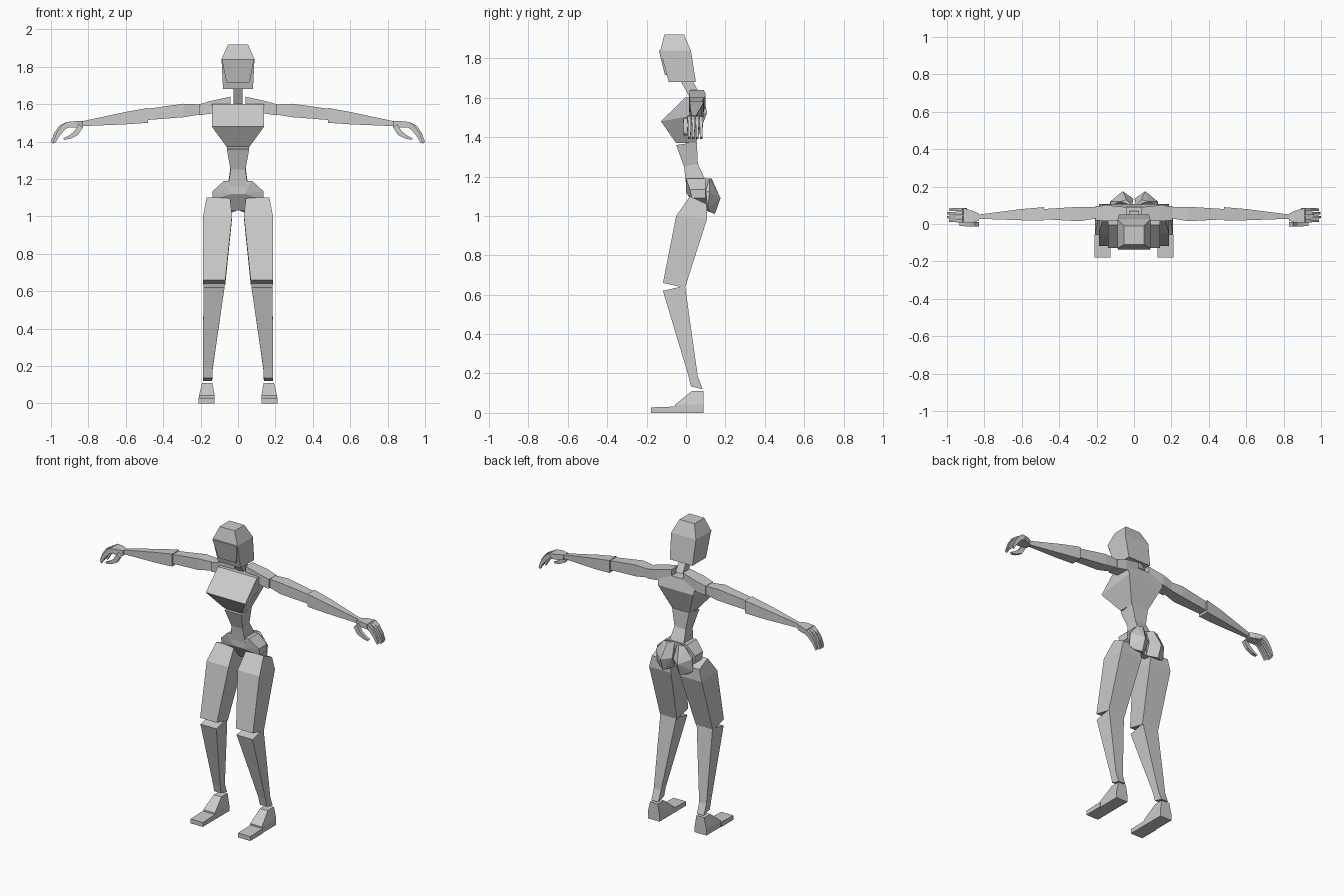
import bpy, bmesh


def finish(name, bm, mirror):
    bmesh.ops.recalc_face_normals(bm, faces=bm.faces)
    me = bpy.data.meshes.new(name)
    bm.to_mesh(me)
    bm.free()
    ob = bpy.data.objects.new(name, me)
    bpy.context.collection.objects.link(ob)
    if mirror:
        ob.modifiers.new("Mirror", 'MIRROR').use_mirror_merge = False
    return ob


def loft(name, rings, mirror=False):
    """Skin a chain of rings with capped ends."""
    bm = bmesh.new()
    loops = [[bm.verts.new(p) for p in r] for r in rings]
    n = len(loops[0])
    for a, b in zip(loops, loops[1:]):
        for i in range(n):
            j = (i + 1) % n
            bm.faces.new((a[i], a[j], b[j], b[i]))
    bm.faces.new(loops[0])
    bm.faces.new(loops[-1])
    return finish(name, bm, mirror)


def hull(name, pts, mirror=False):
    bm = bmesh.new()
    for p in pts:
        bm.verts.new(p)
    bmesh.ops.convex_hull(bm, input=bm.verts)
    bmesh.ops.dissolve_limit(bm, angle_limit=0.02, verts=bm.verts, edges=bm.edges)
    return finish(name, bm, mirror)


def level(x0, x1, yf, zf, yb, zb):
    """Ring of an upright part: front edge (yf, zf), back edge (yb, zb)."""
    return [(x0, yf, zf), (x1, yf, zf), (x1, yb, zb), (x0, yb, zb)]


def wide(w, yf, zf, yb, zb, wb=None):
    wb = wb or w
    return [(-w, yf, zf), (w, yf, zf), (wb, yb, zb), (-wb, yb, zb)]


def slice_x(x, y0, y1, z0, z1):
    """Ring of an arm part at distance x."""
    return [(x, y0, z0), (x, y1, z0), (x, y1, z1), (x, y0, z1)]


# Head, face plate and neck
loft("head", [wide(.08, -.088, 1.68, .05, 1.68), wide(.088, -.13, 1.84, .025, 1.84),
              wide(.053, -.11, 1.92, -.01, 1.92)])
loft("face", [wide(.062, -.107, 1.715, -.08, 1.715), wide(.086, -.138, 1.84, -.12, 1.84)])
loft("neck", [wide(.025, .02, 1.60, .07, 1.62), wide(.025, -.03, 1.69, .02, 1.71)])

# Torso
loft("chest", [wide(.06, -.05, 1.37, .05, 1.37), wide(.14, -.127, 1.48, .107, 1.525, .125),
               wide(.138, -.005, 1.60, .09, 1.60)])
loft("waist", [wide(.052, 0, 1.16, .10, 1.18), wide(.04, -.01, 1.25, .06, 1.265),
               wide(.06, -.05, 1.36, .055, 1.375)])
hull("pelvis", [(s * x, y, z) for s in (-1, 1) for x, y, z in (
    (.075, 0, 1.19), (.075, .10, 1.19), (.135, .02, 1.135), (.135, .10, 1.135),
    (.135, .03, 1.09), (.135, .10, 1.09), (.035, 0, 1.12), (.03, .06, 1.03), (.03, .10, 1.03))])
hull("buttock", [(.01, .10, 1.19), (.04, .13, 1.19), (.075, .12, 1.19), (.003, .135, 1.10),
                 (.06, .175, 1.09), (.128, .12, 1.12), (.128, .11, 1.04), (.06, .147, 1.01),
                 (.10, .12, 1.02), (.01, .10, 1.03), (.12, .10, 1.13)], True)

# Legs
loft("thigh", [level(.068, .187, -.117, .66, -.005, .635), level(.032, .187, -.05, 1.0, .107, .985),
               level(.042, .168, .02, 1.10, .105, 1.06)], True)
loft("shin", [level(.138, .186, .025, .135, .085, .12), level(.135, .187, .012, .19, .06, .185),
              level(.072, .185, -.117, .62, -.005, .645)], True)
loft("foot", [level(.125, .208, -.055, 0, .09, 0), level(.125, .208, -.055, .042, .09, .042),
              level(.137, .192, .028, .11, .09, .11)], True)
loft("toes", [level(.125, .212, -.178, 0, -.055, 0), level(.125, .212, -.178, .028, -.055, .032)], True)

# Arms
loft("shoulder", [slice_x(.04, .02, .09, 1.595, 1.64), slice_x(.14, .015, .10, 1.55, 1.618),
                  slice_x(.205, .02, .095, 1.54, 1.60)], True)
loft("upper_arm", [slice_x(.20, .03, .09, 1.545, 1.598), slice_x(.29, .015, .092, 1.53, 1.602),
                   slice_x(.485, .025, .08, 1.515, 1.575)], True)
loft("forearm", [slice_x(.48, .018, .09, 1.50, 1.58), slice_x(.60, .02, .08, 1.492, 1.558),
                 slice_x(.835, .028, .05, 1.482, 1.508)], True)

# Hands
loft("palm", [slice_x(.83, .018, .055, 1.475, 1.508), slice_x(.86, .008, .07, 1.475, 1.51),
              slice_x(.912, .006, .086, 1.475, 1.505)], True)


def digit(name, path, y, width):
    """Curled finger following (x, z, thickness) points."""
    rings = []
    for i, (x, z, t) in enumerate(path):
        y0, w = y + .001 * i, width - .002 * i
        rings.append([(x - t * .5, y0, z - t), (x - t * .5, y0 + w, z - t),
                      (x + t * .5, y0 + w, z), (x + t * .5, y0, z)])
    loft(name, rings, True)


for k in range(4):
    d = (.012, 0, .002, .012)[k]
    digit("finger", [(.905, 1.505, .022), (.945 - d, 1.485, .02), (.975 - d, 1.445, .016),
                     (.995 - d, 1.40, .01)], .008 + .02 * k, .0185)
digit("thumb", [(.84, 1.495, .02), (.865, 1.455, .02), (.90, 1.43, .014), (.93, 1.417, .008)], -.014, .024)
